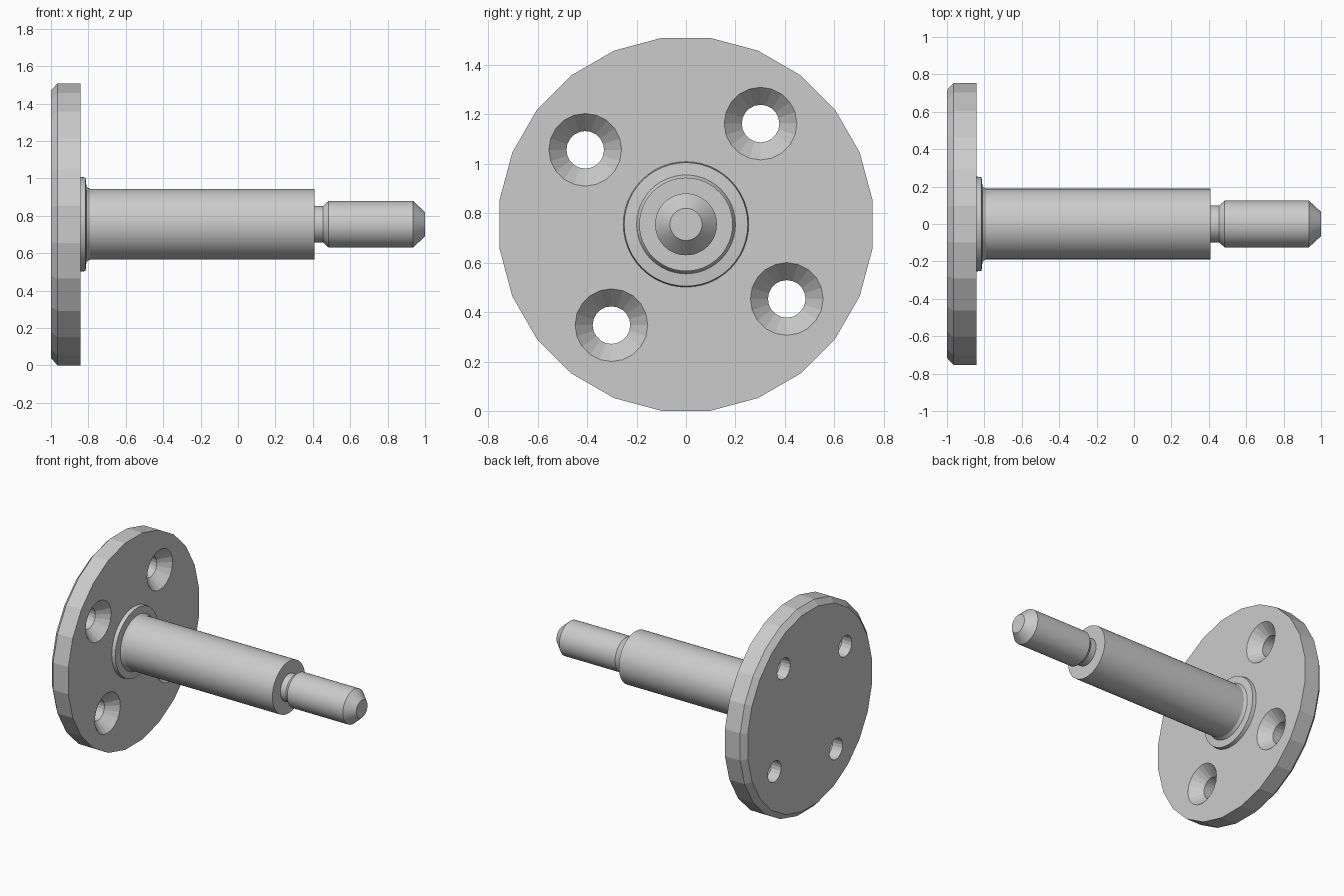
import bpy, bmesh, math
from mathutils import Matrix

if "Cube" in bpy.data.objects:
    bpy.data.objects.remove(bpy.data.objects["Cube"])

AXIS_Z = 0.755  # height of the turning axis

steel = bpy.data.materials.new("grey steel")
steel.diffuse_color = (0.6, 0.6, 0.6, 1)
steel.use_nodes = True
steel.node_tree.nodes["Principled BSDF"].inputs["Base Color"].default_value = steel.diffuse_color


def lathe(bm, profile, sides, offset=(0, 0), phase=0.0):
    """Closed solid turned about x from (x, radius) points."""
    rings = []
    for x, r in profile:
        ring = []
        for i in range(sides):
            a = 2 * math.pi * (i + phase) / sides
            ring.append(bm.verts.new((x, offset[0] + r * math.cos(a),
                                      AXIS_Z + offset[1] + r * math.sin(a))))
        rings.append(ring)
    for a, b in zip(rings, rings[1:]):
        for i in range(sides):
            j = (i + 1) % sides
            bm.faces.new((a[i], a[j], b[j], b[i]))
    bm.faces.new(rings[0])
    bm.faces.new(rings[-1])


def make_object(name, bm):
    bmesh.ops.recalc_face_normals(bm, faces=bm.faces)
    mesh = bpy.data.meshes.new(name)
    bm.to_mesh(mesh)
    bm.free()
    mesh.materials.append(steel)
    obj = bpy.data.objects.new(name, mesh)
    bpy.context.collection.objects.link(obj)
    return obj


def activate(obj):
    bpy.ops.object.select_all(action='DESELECT')
    obj.select_set(True)
    bpy.context.view_layer.objects.active = obj


# Round mounting flange with a chamfered back edge
bm = bmesh.new()
lathe(bm, [(-1, 0.722), (-0.965, 0.7605), (-0.842, 0.7605)], 24, phase=0.5)
flange = make_object("flange", bm)

# Four countersunk screw holes
bm = bmesh.new()
for k in range(4):
    a = math.radians(53.5 + 90 * k)
    lathe(bm, [(-1.1, 0.076), (-0.92, 0.076), (-0.842, 0.147), (-0.80, 0.185)],
          20, (0.507 * math.cos(a), 0.507 * math.sin(a)))
cutter = make_object("hole_cutter", bm)
cutter.hide_render = True

cut = flange.modifiers.new("screw holes", 'BOOLEAN')
cut.operation = 'DIFFERENCE'
cut.solver = 'EXACT'
cut.object = cutter
activate(flange)
bpy.ops.object.modifier_apply(modifier=cut.name)
bpy.data.objects.remove(cutter)

# Collar, shaft, relief groove and chamfered spigot turned as one piece
bm = bmesh.new()
lathe(bm, [(-0.85, 0.255), (-0.815, 0.25), (-0.81, 0.2), (-0.79, 0.189),
           (0.41, 0.189), (0.41, 0.098), (0.455, 0.098), (0.485, 0.125),
           (0.935, 0.125), (1.0, 0.065)], 48)
shaft = make_object("shaft", bm)
activate(shaft)
bpy.ops.object.shade_smooth_by_angle(angle=math.radians(25))
